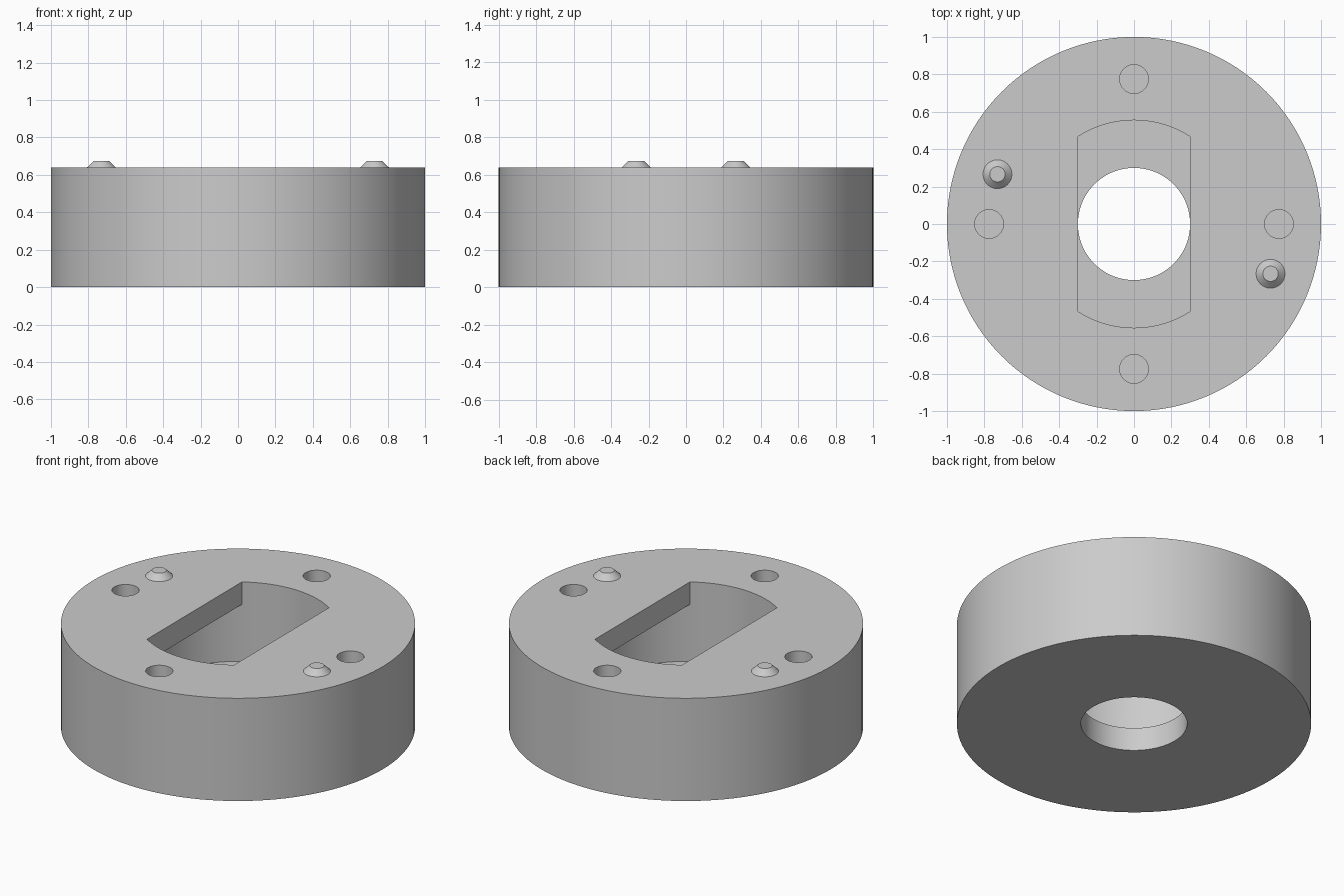
import bpy
import math

if "Cube" in bpy.data.objects:
    bpy.data.objects.remove(bpy.data.objects["Cube"], do_unlink=True)

HEIGHT = 0.64       # top face
FLOOR = 0.145       # floor of the inner chamber
LIP = 0.50          # underside of the two retaining lips
SLOT = 0.30         # half width of the slot, radius of the bore
CHAMBER = 0.555     # chamber radius

grey = bpy.data.materials.new("plain grey")
grey.use_nodes = True
grey.diffuse_color = (0.6, 0.6, 0.6, 1)
grey.node_tree.nodes["Principled BSDF"].inputs["Base Color"].default_value = grey.diffuse_color


def cone(name, r1, r2, z0, z1, x=0, y=0, sides=48):
    bpy.ops.mesh.primitive_cone_add(vertices=sides, radius1=r1, radius2=r2, depth=z1 - z0,
                                    location=(x, y, (z0 + z1) / 2))
    ob = bpy.context.object
    ob.name = name
    ob.data.materials.append(grey)
    return ob


def cylinder(name, r, z0, z1, x=0, y=0, sides=48):
    return cone(name, r, r, z0, z1, x, y, sides)


def cut(target, cutter):
    """Subtract the cutter for good and remove it."""
    cutter.hide_render = True
    mod = target.modifiers.new("cut", "BOOLEAN")
    mod.operation = "DIFFERENCE"
    mod.solver = "EXACT"
    mod.object = cutter
    bpy.context.view_layer.objects.active = target
    bpy.ops.object.modifier_apply(modifier=mod.name)
    bpy.data.objects.remove(cutter, do_unlink=True)


def smooth(ob):
    bpy.ops.object.select_all(action="DESELECT")
    ob.select_set(True)
    bpy.context.view_layer.objects.active = ob
    bpy.ops.object.shade_smooth_by_angle(angle=math.radians(30))


# Round body
body = cylinder("round_body", 1, 0, HEIGHT, sides=128)

# Chamber cutter: a full disc below, trimmed to a flat-sided slot above
chamber = cylinder("chamber_cutter", CHAMBER, FLOOR, HEIGHT + 0.1, sides=96)
for side in (-1, 1):
    bpy.ops.mesh.primitive_cube_add(size=1, location=(side * (SLOT + 0.5), 0, LIP + 0.5))
    trim = bpy.context.object
    trim.scale = (1, 2, 1)
    bpy.context.view_layer.update()
    cut(chamber, trim)
cut(body, chamber)

# Bore through the floor
cut(body, cylinder("bore_cutter", SLOT, -0.1, FLOOR + 0.1, sides=96))

# Four blind holes around the top
for i in range(4):
    a = i * math.pi / 2
    cut(body, cylinder("hole_cutter", 0.077, 0.3, HEIGHT + 0.1,
                       0.775 * math.cos(a), 0.775 * math.sin(a)))
smooth(body)

# Two tapered locating nubs
for name, side in (("left_nub", 1), ("right_nub", -1)):
    smooth(cone(name, 0.077, 0.041, HEIGHT, HEIGHT + 0.035, side * 0.73, side * -0.266))
